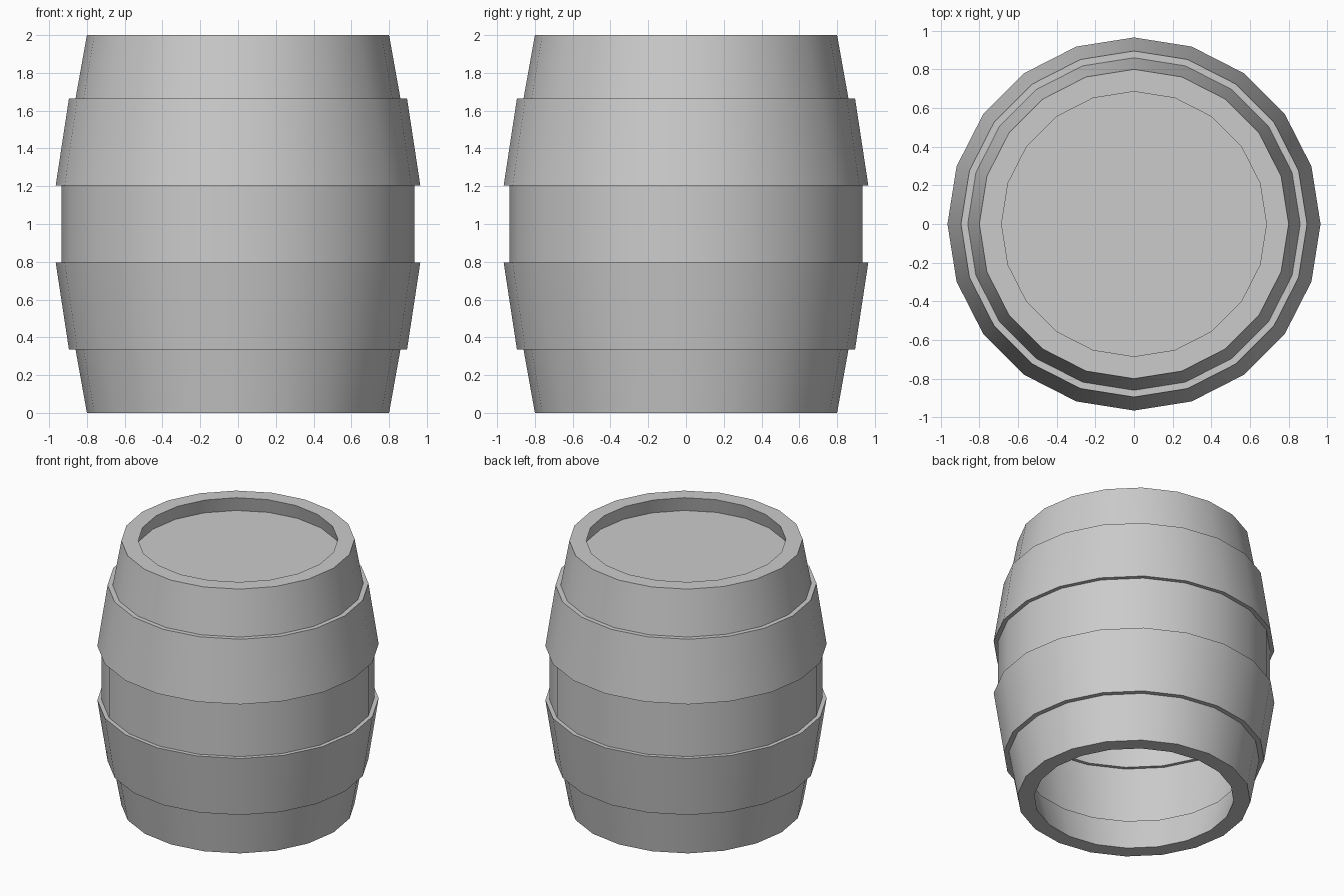
import bpy, bmesh, math

if "Cube" in bpy.data.objects:
    bpy.data.objects.remove(bpy.data.objects["Cube"])

SIDES = 20


def finish(name, bm):
    bmesh.ops.recalc_face_normals(bm, faces=bm.faces)
    mesh = bpy.data.meshes.new(name)
    bm.to_mesh(mesh)
    bm.free()
    obj = bpy.data.objects.new(name, mesh)
    bpy.context.collection.objects.link(obj)
    bpy.ops.object.select_all(action='DESELECT')
    obj.select_set(True)
    bpy.context.view_layer.objects.active = obj
    bpy.ops.object.shade_smooth_by_angle(angle=math.radians(30))
    return obj


def lathe(name, profile):
    """Revolve a closed (radius, z) profile around the z axis."""
    bm = bmesh.new()
    rings = []
    for i in range(SIDES):
        a = 2 * math.pi * i / SIDES
        rings.append([bm.verts.new((r * math.cos(a), r * math.sin(a), z))
                      for r, z in profile])
    n = len(profile)
    for i in range(SIDES):
        p, q = rings[i], rings[(i + 1) % SIDES]
        for j in range(n):
            k = (j + 1) % n
            bm.faces.new((p[j], q[j], q[k], p[k]))
    return finish(name, bm)


def mirrored(half):
    """Complete a lower half profile with its reflection about z = 1."""
    return half + [(r, 2 - z) for r, z in reversed(half)]


# Hollow barrel wall: outside with two stepped hoops, inside following it
outer = mirrored([(0.80, 0), (0.86, 0.335), (0.895, 0.335),
                  (0.965, 0.795), (0.935, 0.795)])
inner = mirrored([(0.685, 0), (0.75, 0.25), (0.78, 0.25),
                  (0.85, 0.72), (0.825, 0.72)])
lathe("barrel_wall", outer + inner[::-1])

# Recessed lid; the bottom stays open
bm = bmesh.new()
bm.faces.new([bm.verts.new((0.714 * math.cos(2 * math.pi * i / SIDES),
                            0.714 * math.sin(2 * math.pi * i / SIDES), 1.89))
              for i in range(SIDES)])
finish("barrel_lid", bm)
